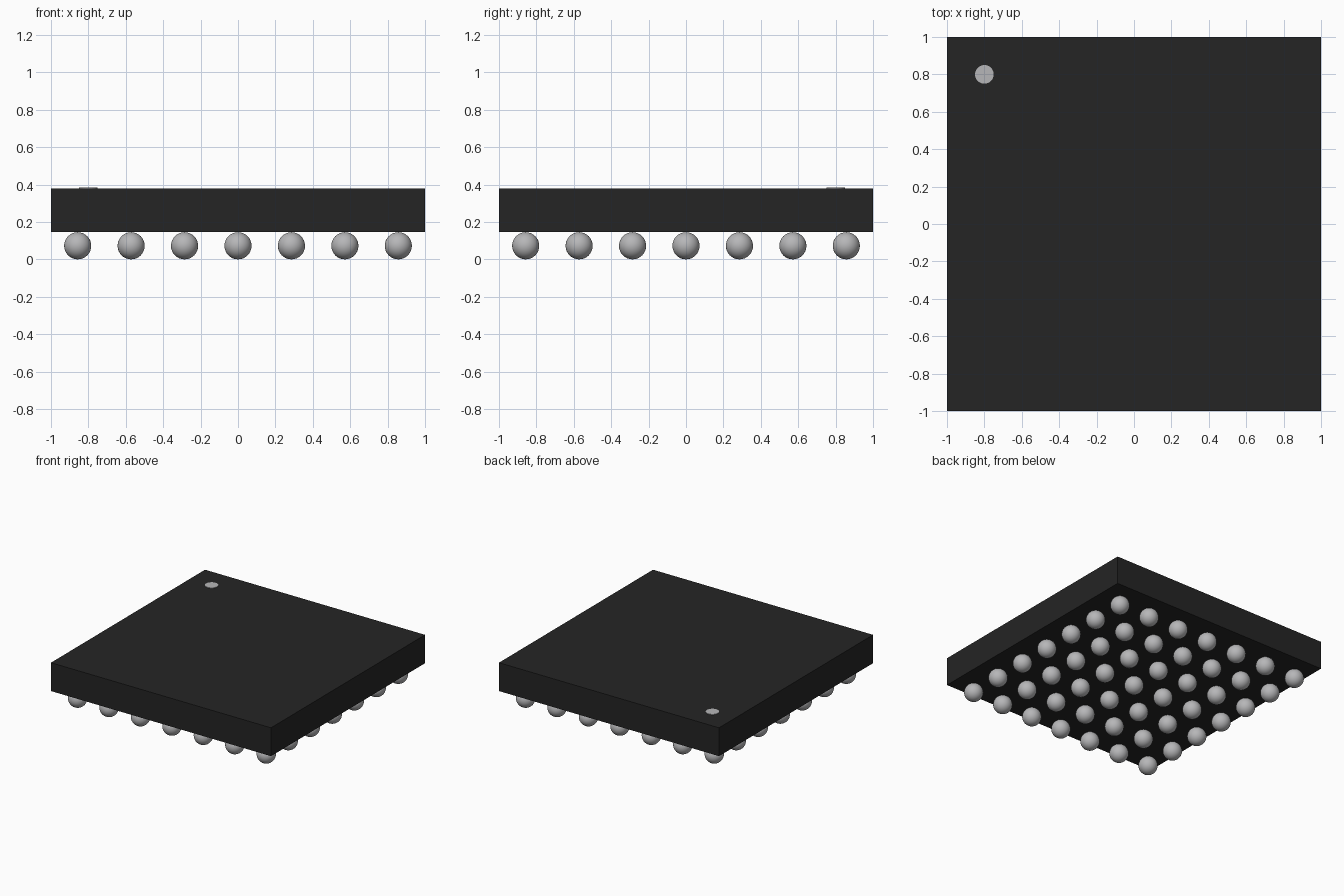
import bpy
import bmesh
from mathutils import Matrix

cube = bpy.data.objects.get("Cube")
if cube:
    bpy.data.objects.remove(cube, do_unlink=True)

PITCH = 2 / 7
BALL_R = 0.0725
BODY_BOTTOM, BODY_TOP = 0.147, 0.38


def material(name, rgb):
    mat = bpy.data.materials.new(name)
    mat.use_nodes = True
    mat.diffuse_color = (*rgb, 1)
    mat.node_tree.nodes["Principled BSDF"].inputs["Base Color"].default_value = (*rgb, 1)
    return mat


def add_object(name, bm, mat):
    mesh = bpy.data.meshes.new(name)
    bm.to_mesh(mesh)
    bm.free()
    mesh.materials.append(mat)
    obj = bpy.data.objects.new(name, mesh)
    bpy.context.collection.objects.link(obj)
    return obj


black = material("black plastic", (0.018, 0.018, 0.018))
silver = material("silver grey", (0.47, 0.47, 0.48))

# Flat square package
bm = bmesh.new()
height = BODY_TOP - BODY_BOTTOM
bmesh.ops.create_cube(bm, size=1, matrix=Matrix.Translation((0, 0, BODY_BOTTOM + height / 2))
                      @ Matrix.Diagonal((2, 2, height, 1)))
add_object("package_body", bm, black)

# Corner marker on the top face
bm = bmesh.new()
bmesh.ops.create_cone(bm, cap_ends=True, segments=32, radius1=0.05, radius2=0.05, depth=0.008,
                      matrix=Matrix.Translation((-0.8, 0.8, BODY_TOP)))
add_object("corner_marker", bm, silver)

# Seven by seven grid of solder balls underneath
bm = bmesh.new()
for row in range(-3, 4):
    for col in range(-3, 4):
        bmesh.ops.create_uvsphere(bm, u_segments=32, v_segments=16, radius=BALL_R,
                                  matrix=Matrix.Translation((col * PITCH, row * PITCH, BALL_R)))
for face in bm.faces:
    face.smooth = True
add_object("solder_balls", bm, silver)
